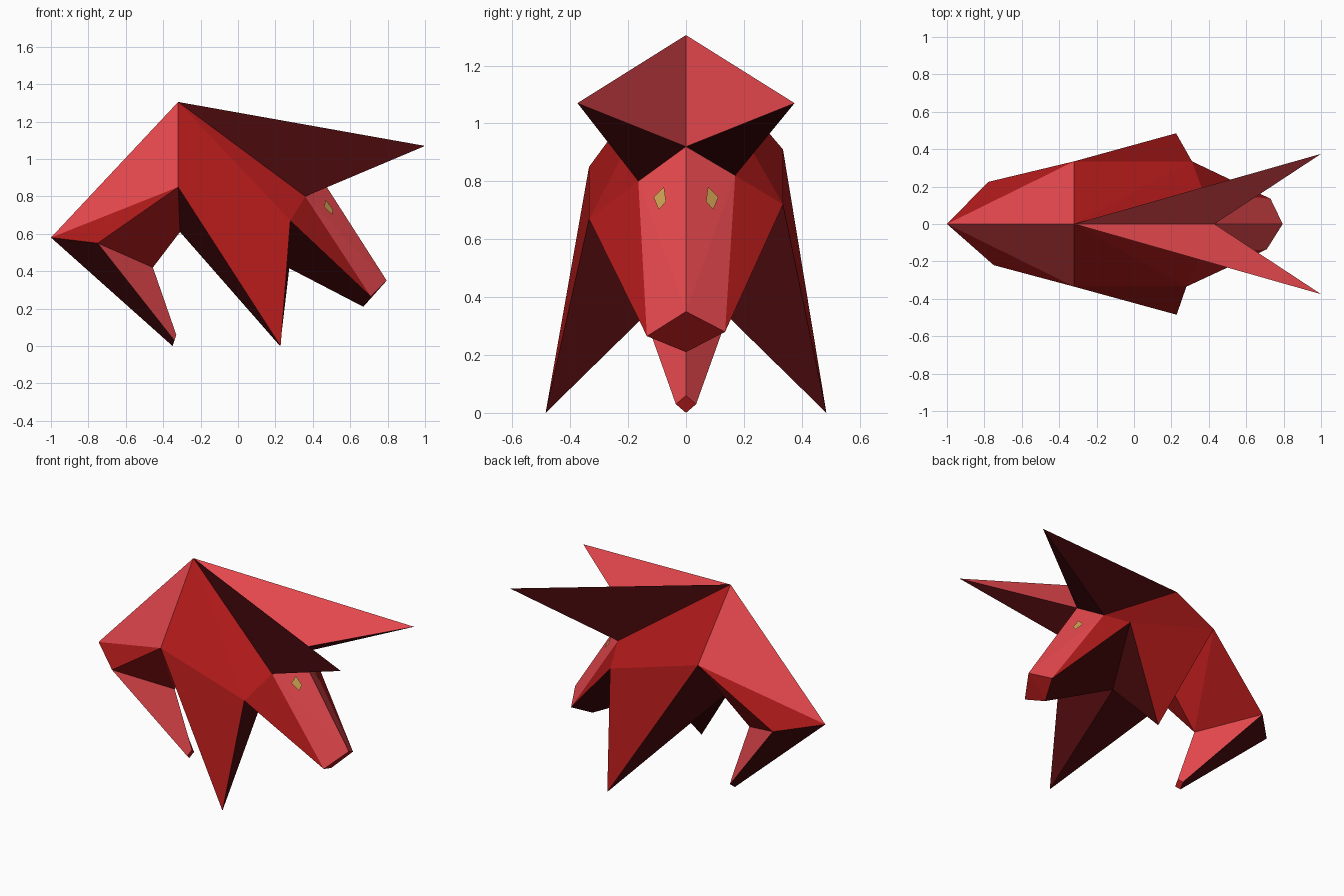
import bpy
from mathutils import Vector

cube = bpy.data.objects.get("Cube")
if cube:
    bpy.data.objects.remove(cube)


def material(name, color):
    m = bpy.data.materials.new(name)
    m.use_nodes = True
    m.diffuse_color = (*color, 1)
    bsdf = next(n for n in m.node_tree.nodes if n.type == "BSDF_PRINCIPLED")
    bsdf.inputs["Base Color"].default_value = (*color, 1)
    return m


red = material("deep red", (0.43, 0.01, 0.01))
light = material("light red", (0.80, 0.066, 0.076))
dark = material("blackish red", (0.07, 0.003, 0.004))
gold = material("gold", (0.62, 0.36, 0.085))
RED, LIGHT, DARK = range(3)

# Fold points on the centre plane: x, z
centre = {
    "hump": (-0.32, 1.305), "rump": (-1.0, 0.58), "belly": (-0.31, 0.61),
    "chest": (0.16, 0.475), "brow": (0.43, 0.92), "nose": (0.795, 0.35),
    "chin": (0.67, 0.21), "knee": (-0.455, 0.42), "heel": (-0.35, 0.0),
    "toe": (-0.33, 0.06),
}
# Fold points beside it: x, y, z on the -y side, then on the +y side
sides = {
    "hip": ((-0.32, -0.335, 0.85), (-0.32, 0.335, 0.91)),
    "flank": ((-0.75, -0.22, 0.55), (-0.78, 0.225, 0.56)),
    "shoulder": ((0.28, -0.335, 0.67), (0.31, 0.335, 0.72)),
    "temple": ((0.36, -0.165, 0.80), (0.37, 0.17, 0.82)),
    "cheek": ((0.71, -0.135, 0.265), (0.73, 0.135, 0.28)),
    "horn": ((1.0, -0.375, 1.07), (1.0, 0.375, 1.07)),
    "hoof": ((0.228, -0.485, 0.0), (0.225, 0.485, 0.0)),
    "ankle": ((-0.34, -0.035, 0.03), (-0.34, 0.035, 0.03)),
}


def point(name, side):
    if name in centre:
        x, z = centre[name]
        return Vector((x, 0, z))
    return Vector(sides[name][side])


def build(name, verts, faces, slots, mats):
    mesh = bpy.data.meshes.new(name)
    mesh.from_pydata(verts, [], faces)
    for m in mats:
        mesh.materials.append(m)
    for poly, slot in zip(mesh.polygons, slots):
        poly.material_index = slot
    mesh.update()
    obj = bpy.data.objects.new(name, mesh)
    bpy.context.collection.objects.link(obj)
    return obj


def part(name, folds, which=(0, 1), core=None):
    """Folded sheet: folds are (point names, material slot), turned away from core."""
    verts, faces, slots = [], [], []
    index = {}
    if core is None:
        names = {n for f, _ in folds for n in f.split()}
        core = sum((point(n, which[0]) for n in names), Vector()) / len(names)
    core = Vector(core)
    for side in which:
        for fold, slot in folds:
            ids = []
            for n in fold.split():
                key = n if n in centre else (n, side)
                if key not in index:
                    index[key] = len(verts)
                    verts.append(point(n, side))
                ids.append(index[key])
            a, b, c = (verts[i] for i in ids[:3])
            middle = sum((verts[i] for i in ids), Vector()) / len(ids)
            if (b - a).cross(c - a).dot(middle - core) < 0:
                ids.reverse()
            faces.append(ids)
            slots.append(slot)
    return build(name, verts, faces, slots, (red, light, dark))


# Torso
part("torso", [
    ("hump rump hip", LIGHT),
    ("rump hip flank", RED),
    ("hip flank knee", RED),
    ("hip knee belly", RED),
    ("hump hip shoulder", RED),
    ("hump shoulder temple", RED),
], core=(-0.35, 0, 0.75))

# Head
part("head", [
    ("brow nose temple", LIGHT),
    ("temple nose cheek", LIGHT),
    ("temple cheek shoulder", RED),
    ("shoulder cheek chin chest", DARK),
    ("nose cheek chin", RED),
], core=(0.45, 0, 0.55))

# Single tapering back leg
part("back_leg", [
    ("flank knee toe ankle", LIGHT),
    ("rump flank ankle heel", DARK),
    ("toe ankle heel", RED),
], core=(-0.6, 0, 0.35))

# Front legs, horns and eyes
for side, label in enumerate(("right", "left")):
    part(f"front_leg_{label}", [
        ("hip shoulder hoof", RED),
        ("shoulder chest hoof", DARK),
        ("hip belly hoof", DARK),
        ("belly chest hoof", DARK),
    ], which=(side,))
    part(f"horn_{label}", [
        ("hump horn brow", LIGHT),
        ("horn brow temple", DARK),
        ("hump horn temple", DARK),
    ], which=(side,))

    # Diamond eye plate just proud of the face plane
    a, b, c = (point(n, side) for n in ("brow", "nose", "temple"))
    normal = (b - a).cross(c - a)
    s = (-1, 1)[side]
    diamond = []
    for y, z in ((0.076, 0.782), (0.112, 0.745), (0.094, 0.702), (0.069, 0.73)):
        p = Vector((0, s * y, z))
        p.x = a.x - normal.yz.dot((p - a).yz) / normal.x + 0.018
        diamond.append(p)
    eye = build(f"eye_{label}", diamond, [(0, 1, 2, 3)], [0], (gold,))
    if eye.data.polygons[0].normal.x < 0:
        eye.data.flip_normals()
